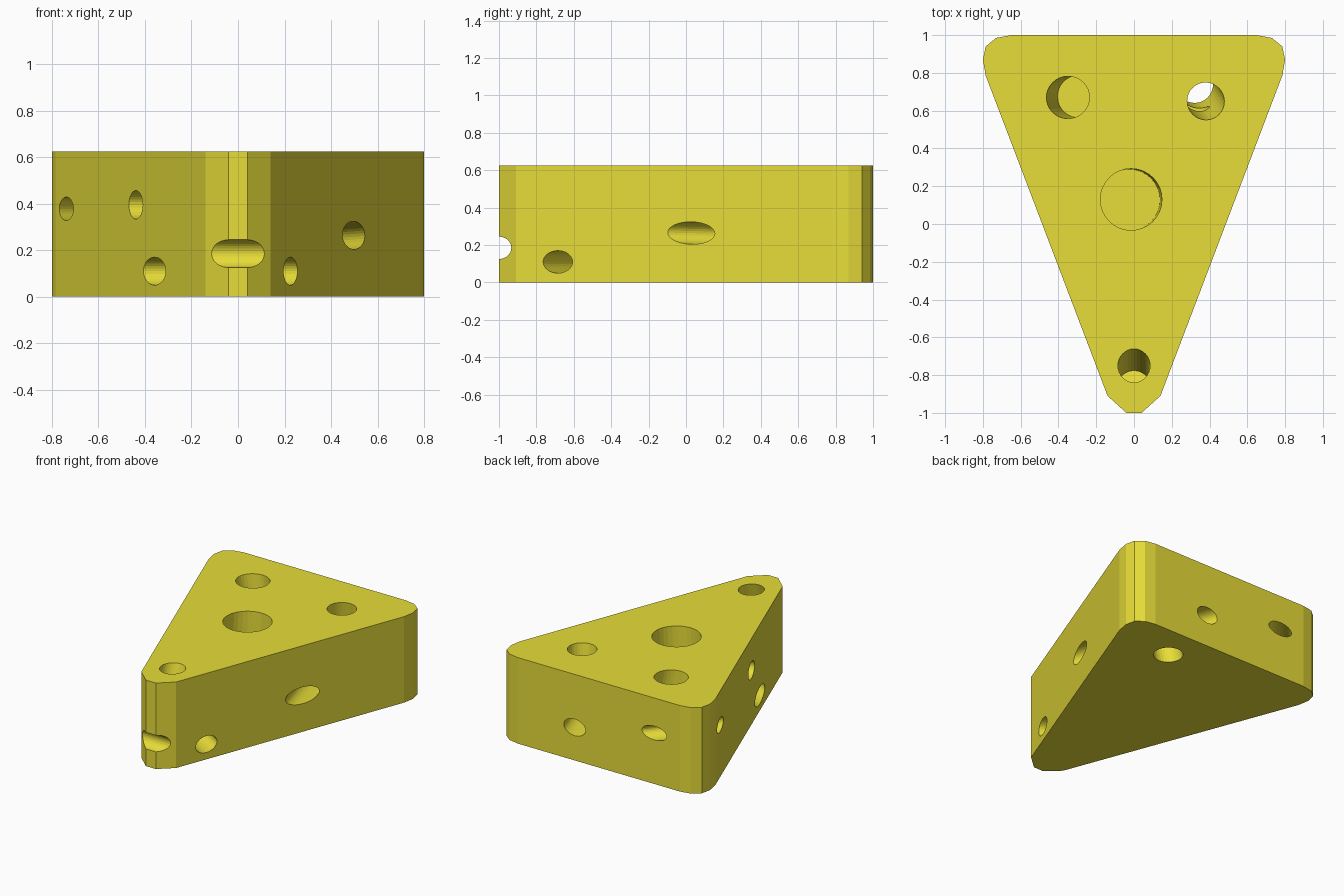
import bpy, bmesh
from mathutils import Vector, Matrix

if "Cube" in bpy.data.objects:
    bpy.data.objects.remove(bpy.data.objects["Cube"])

H = 0.625
mat = bpy.data.materials.new("cheese_yellow")
mat.diffuse_color = (0.8, 0.72, 0.04, 1)
mat.use_nodes = True
mat.node_tree.nodes["Principled BSDF"].inputs["Base Color"].default_value = mat.diffuse_color


def new_object(name, bm):
    bmesh.ops.recalc_face_normals(bm, faces=bm.faces[:])
    mesh = bpy.data.meshes.new(name)
    bm.to_mesh(mesh)
    bm.free()
    ob = bpy.data.objects.new(name, mesh)
    bpy.context.collection.objects.link(ob)
    return ob


# Wedge body: mirrored half outline with faceted corners, extruded upward
half = [(0.04, -1), (0.14, -0.91), (0.785, 0.785), (0.80, 0.87),
        (0.785, 0.94), (0.73, 0.985), (0.65, 1)]
outline = half + [(-x, y) for x, y in reversed(half)]
bm = bmesh.new()
face = bm.faces.new([bm.verts.new((x, y, 0)) for x, y in outline])
top = bmesh.ops.extrude_face_region(bm, geom=[face])["geom"]
bmesh.ops.translate(bm, vec=(0, 0, H),
                    verts=[v for v in top if isinstance(v, bmesh.types.BMVert)])
wedge = new_object("cheese_wedge", bm)
wedge.data.materials.append(mat)


def bore(name, start, end, side, up, over_start=0.15, over_end=0.0):
    """Elliptical cutter from start to end, prolonged past the surface."""
    a, b = Vector(start), Vector(end)
    d = (b - a).normalized()
    a, b = a - d * over_start, b + d * over_end
    ref = Vector((0, 0, 1)) if abs(d.z) < 0.8 else Vector((0, 1, 0))
    s = ref.cross(d).normalized()
    u = d.cross(s)
    frame = Matrix((s, u, d)).transposed().to_4x4()
    size = Matrix.Diagonal((side, up, (b - a).length, 1))
    bm = bmesh.new()
    bmesh.ops.create_cone(bm, cap_ends=True, segments=32, radius1=1, radius2=1,
                          depth=1, matrix=Matrix.Translation((a + b) / 2) @ frame @ size)
    ob = new_object(name, bm)
    ob.data.materials.append(mat)
    ob.hide_render = True
    return ob


cutters = [
    # Holes from the top
    bore("hole_back_left", (-0.35, 0.67, H), (-0.295, 0.675, 0.33), 0.112, 0.112),
    bore("hole_through", (0.38, 0.65, H), (0.32, 0.74, 0), 0.098, 0.098, 0.15, 0.15),
    bore("hole_centre", (-0.015, 0.13, H), (-0.025, 0.127, 0.35), 0.163, 0.163),
    bore("hole_tip", (0, -0.75, H), (0, -0.857, 0.28), 0.085, 0.085),
    # Tunnels between the sides
    bore("tunnel_right_back", (0.495, 0.035, 0.264), (0.195, 1, 0.24), 0.083, 0.06, 0.3, 0.15),
    bore("tunnel_front", (-0.36, -0.335, 0.11), (0.225, -0.685, 0.11), 0.083, 0.06, 0.25, 0.2),
    bore("tunnel_corner", (-0.738, 0.66, 0.378), (-0.445, 1, 0.37), 0.075, 0.05, 0.2, 0.2),
    bore("hole_left", (-0.44, -0.125, 0.395), (-0.21, -0.07, 0.395), 0.083, 0.061),
    bore("tip_notch", (-0.3, -1, 0.185), (0.3, -1, 0.185), 0.066, 0.06),
]
for c in cutters:
    m = wedge.modifiers.new(c.name, "BOOLEAN")
    m.operation, m.solver, m.object = "DIFFERENCE", "EXACT", c

# Bake the cuts, then drop the cutters
deps = bpy.context.evaluated_depsgraph_get()
baked = bpy.data.meshes.new_from_object(wedge.evaluated_get(deps))
wedge.modifiers.clear()
wedge.data = baked
for c in cutters:
    bpy.data.objects.remove(c)
